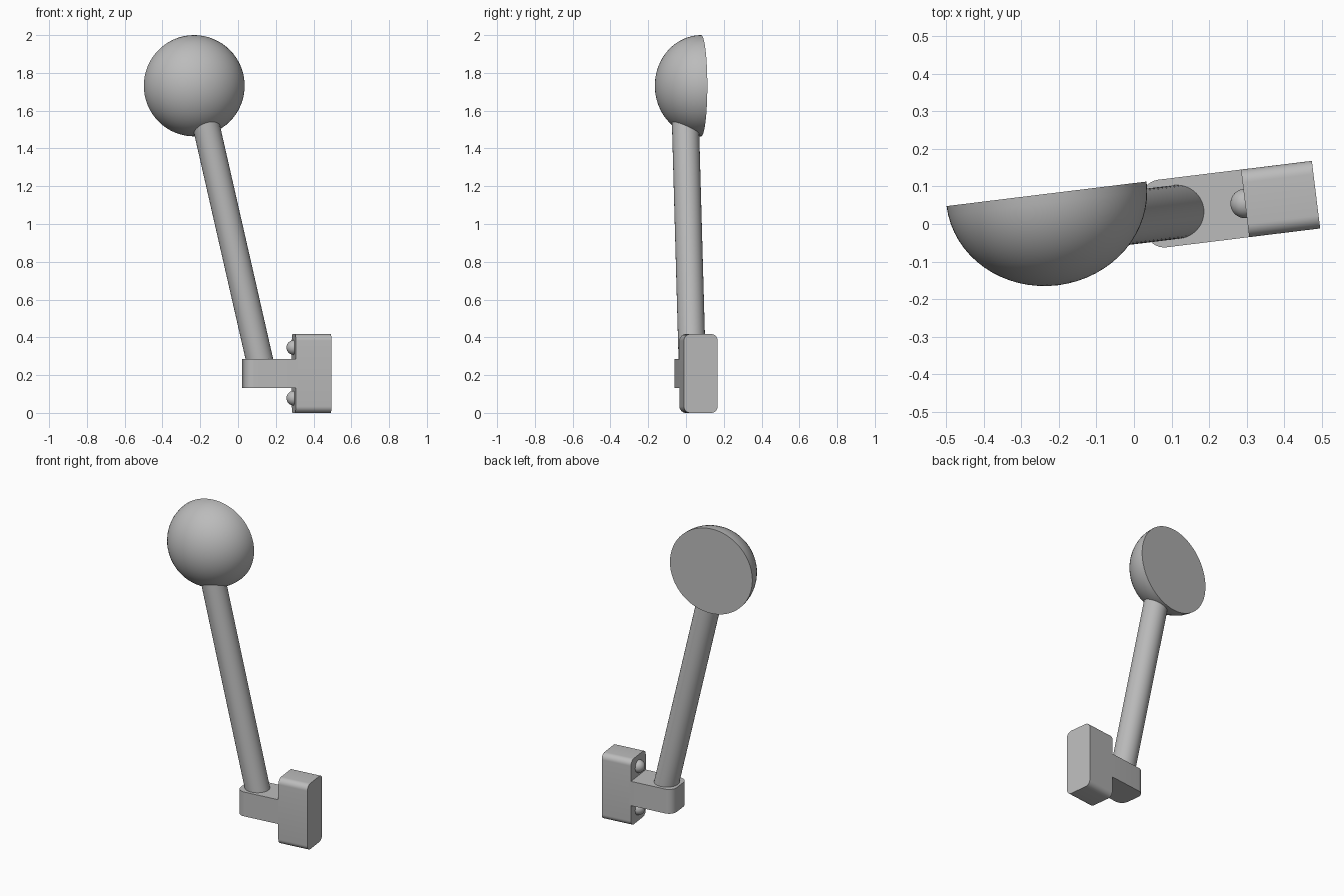
import bpy
import bmesh
import math
from mathutils import Matrix, Vector

cube = bpy.data.objects.get("Cube")
if cube:
    bpy.data.objects.remove(cube, do_unlink=True)

grey = bpy.data.materials.new("plain grey")
grey.use_nodes = True
colour = (0.5, 0.5, 0.5, 1)
grey.diffuse_color = colour
grey.node_tree.nodes["Principled BSDF"].inputs["Base Color"].default_value = colour

# Parts are laid out along the x axis, then the whole assembly is turned
TURN = Matrix.Rotation(math.radians(7), 4, "Z")
MID_Y = 0.018


def finish(name, bm):
    bmesh.ops.recalc_face_normals(bm, faces=bm.faces)
    mesh = bpy.data.meshes.new(name)
    bm.to_mesh(mesh)
    bm.free()
    mesh.materials.append(grey)
    obj = bpy.data.objects.new(name, mesh)
    bpy.context.collection.objects.link(obj)
    obj.matrix_world = TURN
    bpy.ops.object.select_all(action="DESELECT")
    obj.select_set(True)
    bpy.context.view_layer.objects.active = obj
    bpy.ops.object.shade_smooth_by_angle(angle=math.radians(30))
    return obj


def rounded_box(name, low, high, radius, rule):
    """Box whose edges chosen by the rule are rounded."""
    low, high = Vector(low), Vector(high)
    bm = bmesh.new()
    bmesh.ops.create_cube(bm, size=1, matrix=Matrix.Translation((low + high) / 2)
                          @ Matrix.Diagonal((*(high - low), 1)))
    edges = [e for e in bm.edges if rule(e.verts[0].co, e.verts[1].co)]
    bmesh.ops.bevel(bm, geom=edges, offset=radius, segments=8,
                    profile=0.5, affect="EDGES")
    return finish(name, bm)


def half_ball(name, centre, radius, depth, direction):
    """Closed half ball with its flat side at the centre."""
    bm = bmesh.new()
    bmesh.ops.create_uvsphere(bm, u_segments=64, v_segments=32, radius=1)
    bmesh.ops.delete(bm, geom=[v for v in bm.verts if v.co.z < -0.001], context="VERTS")
    rim = [e for e in bm.edges if e.is_boundary]
    bmesh.ops.contextual_create(bm, geom=rim)
    turn = Vector(direction).to_track_quat("Z", "Y").to_matrix().to_4x4()
    bm.transform(Matrix.Translation(centre) @ turn
                 @ Matrix.Diagonal((radius, radius, depth, 1)))
    return finish(name, bm)


def rod(name, start, end, radius):
    start, end = Vector(start), Vector(end)
    axis = end - start
    bm = bmesh.new()
    bmesh.ops.create_cone(bm, cap_ends=True, segments=48, radius1=radius,
                          radius2=radius, depth=axis.length,
                          matrix=Matrix.Translation((start + end) / 2)
                          @ axis.to_track_quat("Z", "Y").to_matrix().to_4x4())
    return finish(name, bm)


# Mounting block, rounded along its x edges
rounded_box("mounting_block", (0.30, -0.072, 0), (0.49, 0.109, 0.417), 0.035,
            lambda a, b: abs(a.x - b.x) > 0.1)

# Bracket arm, with the upright edges of its free end rounded
rounded_box("bracket_arm", (0.028, -0.072, 0.132), (0.31, 0.109, 0.286), 0.05,
            lambda a, b: abs(a.z - b.z) > 0.1 and a.x < 0.1)

# Screw heads above and below the arm
for name, z in (("upper", 0.346), ("lower", 0.078)):
    half_ball(name + "_screw_head", (0.30, MID_Y, z), 0.039, 0.039, (-1, 0, 0))

# Leaning pole running from the arm into the knob
rod("pole", (0.139, MID_Y, 0.185), (-0.186, MID_Y, 1.6), 0.0715)

# Domed knob, flat at the back
half_ball("domed_knob", (-0.221, 0.108, 1.732), 0.268, 0.245, (0, -1, 0))
